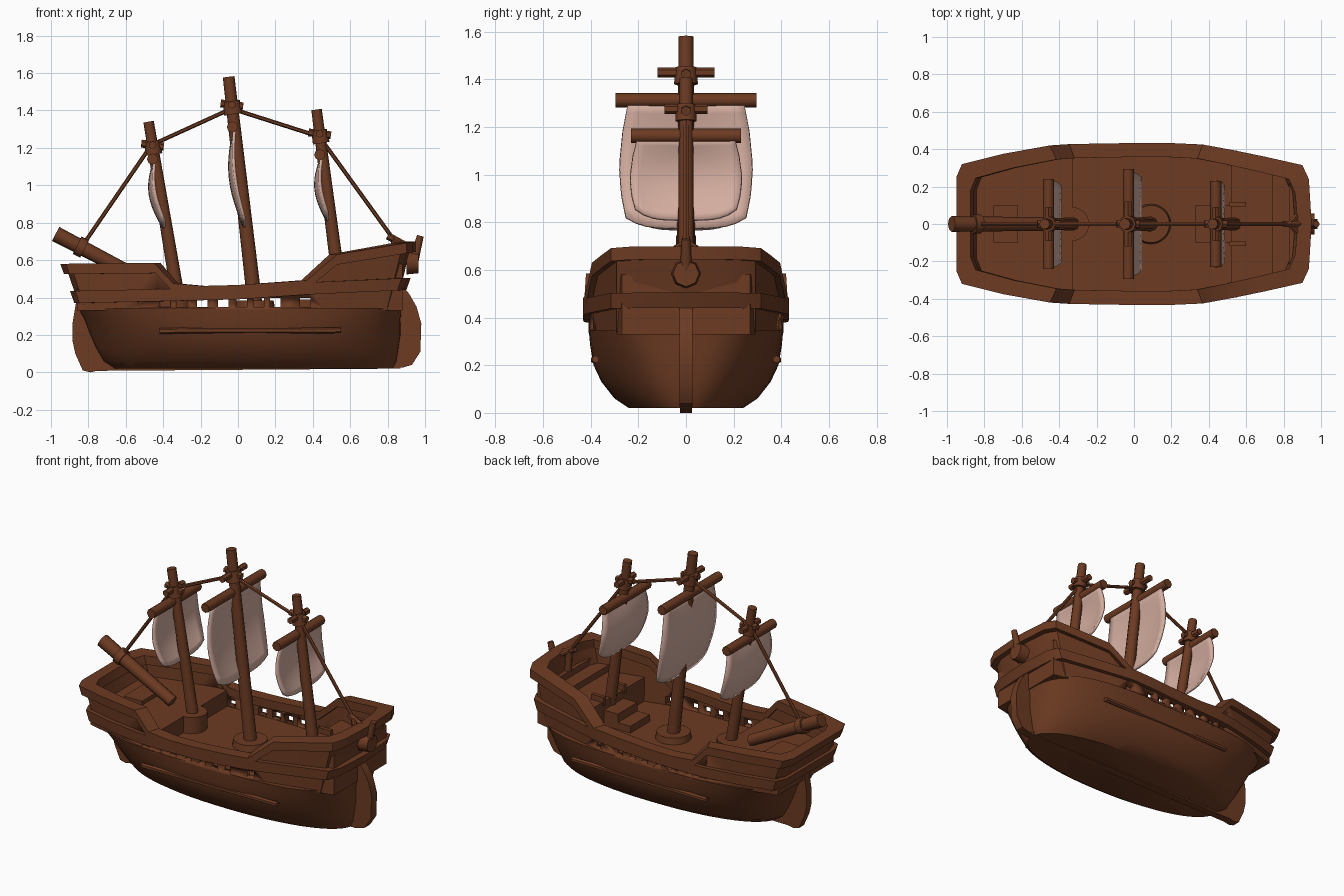
import bpy, bmesh, math
from mathutils import Vector, Matrix

if "Cube" in bpy.data.objects:
    bpy.data.objects.remove(bpy.data.objects["Cube"])


def material(name, rgb):
    m = bpy.data.materials.new(name)
    m.diffuse_color = (*rgb, 1)
    m.use_nodes = True
    m.node_tree.nodes["Principled BSDF"].inputs["Base Color"].default_value = m.diffuse_color
    return m


WOOD = material("brown wood", (0.150, 0.043, 0.016))
CLOTH = material("pale sailcloth", (0.66, 0.42, 0.35))


def finish(name, bm, mat=WOOD, angle=35):
    bmesh.ops.recalc_face_normals(bm, faces=bm.faces)
    me = bpy.data.meshes.new(name)
    bm.to_mesh(me)
    bm.free()
    me.materials.append(mat)
    me.shade_smooth()
    me.set_sharp_from_angle(angle=math.radians(angle))
    ob = bpy.data.objects.new(name, me)
    bpy.context.collection.objects.link(ob)
    return ob


def loft(name, loops, cap=True, wrap=False, mat=WOOD):
    bm = bmesh.new()
    rows = [[bm.verts.new(p) for p in l] for l in loops]
    pairs = list(zip(rows, rows[1:])) + ([(rows[-1], rows[0])] if wrap else [])
    for a, b in pairs:
        for i in range(len(a)):
            j = (i + 1) % len(a)
            bm.faces.new((a[i], a[j], b[j], b[i]))
    if cap:
        bm.faces.new(rows[0])
        bm.faces.new(rows[-1])
    return finish(name, bm, mat)


def rod(name, p, q, r1, r2=None, n=8):
    p, q = Vector(p), Vector(q)
    d = q - p
    mx = Matrix.Translation((p + q) / 2) @ d.to_track_quat('Z', 'Y').to_matrix().to_4x4()
    bm = bmesh.new()
    bmesh.ops.create_cone(bm, cap_ends=True, segments=n, radius1=r1,
                          radius2=r1 if r2 is None else r2, depth=d.length, matrix=mx)
    return finish(name, bm, angle=50 if n > 6 else 30)


def boxes(name, items):
    bm = bmesh.new()
    for x0, x1, y0, y1, z0, z1 in items:
        mx = Matrix.Translation(((x0 + x1) / 2, (y0 + y1) / 2, (z0 + z1) / 2))
        bmesh.ops.create_cube(bm, size=1, matrix=mx @ Matrix.Diagonal((x1 - x0, y1 - y0, z1 - z0, 1)))
    return finish(name, bm)


def plate(name, outline, t):
    return loft(name, [[(x, s * t, z) for x, z in outline] for s in (-1, 1)])


def interp(table, x):
    if x <= table[0][0]:
        return table[0][1]
    for (a, u), (b, v) in zip(table, table[1:]):
        if x <= b:
            return u + (v - u) * (x - a) / (b - a)
    return table[-1][1]


# Lower hull: superelliptic waterlines, the top cap is the main deck
LEVELS = [(0.02, -0.66, 0.83, 0.24, 2.2), (0.06, -0.72, 0.85, 0.30, 2.2), (0.13, -0.76, 0.86, 0.355, 2.3),
          (0.20, -0.79, 0.87, 0.388, 2.5), (0.28, -0.82, 0.87, 0.402, 3.0), (0.345, -0.855, 0.875, 0.408, 3.5)]


def waterline(z, xa, xb, w, p, n=56):
    out = []
    for i in range(n):
        c, s = math.cos(math.tau * i / n), math.sin(math.tau * i / n)
        out.append(((xa + xb) / 2 + (xb - xa) / 2 * math.copysign(abs(c) ** (2 / p), c),
                    w * math.copysign(abs(s) ** (2 / p), s), z))
    return out


loft("hull", [waterline(*l) for l in LEVELS])

# Deck plan shared by bulwark, rails and raised decks
HALF = [(-0.95, 0), (-0.95, 0.25), (-0.92, 0.32), (-0.7, 0.375), (-0.45, 0.42), (-0.36, 0.427), (-0.2, 0.43),
        (0, 0.433), (0.2, 0.433), (0.38, 0.425), (0.53, 0.395), (0.7, 0.36), (0.9, 0.315), (0.935, 0.24), (0.95, 0)]
PLAN = HALF + [(x, -y) for x, y in HALF[-2:0:-1]]
RAIL = [(-0.95, 0.58), (-0.45, 0.585), (-0.36, 0.475), (-0.2, 0.462), (0, 0.467),
        (0.38, 0.492), (0.53, 0.63), (0.95, 0.70)]
WALE = [(-0.95, 0.435), (-0.45, 0.445), (0, 0.455), (0.38, 0.48), (0.95, 0.505)]


def spot(x, y, z, inset):
    f = 0.91 + 0.09 * min(1, (z - 0.34) / 0.24)
    return ((x * (1 - inset / 0.95)) * f, math.copysign(max(abs(y) - inset, 0), y), z)


def ring(name, low, high, out, inn):
    loops = [[spot(x, y, f(x), d) for x, y in PLAN]
             for f, d in ((low, out), (high, out), (high, inn), (low, inn))]
    return loft(name, loops, cap=False, wrap=True)


wall = ring("bulwark", lambda x: 0.335, lambda x: interp(RAIL, x) - 0.02, 0.024, 0.066)
ring("top_rail", lambda x: interp(RAIL, x) - 0.055, lambda x: interp(RAIL, x), 0.0, 0.075)
ring("wale", lambda x: interp(WALE, x) - 0.065, lambda x: interp(WALE, x), 0.0, 0.05)

# Drain openings along the waist
holes = boxes("drain_cutter", [(x - 0.028, x + 0.028, -0.6, 0.6, 0.35, 0.398)
                               for x in (-0.39, -0.30, -0.19, -0.08, 0.02, 0.11, 0.20, 0.36)])
holes.hide_render = True
holes.hide_viewport = True
cut = wall.modifiers.new("drains", 'BOOLEAN')
cut.object = holes
cut.solver = 'EXACT'


# Raised decks clipped from the plan
def raised(name, x0, x1, z):
    xs = [x0] + [x for x, y in HALF if x0 < x < x1 and y > 0] + [x1]
    edge = [(x, interp(HALF[1:-1], x) - 0.05) for x in xs]
    edge += [(x, -y) for x, y in reversed(edge)]
    loft(name, [[(x, y, h) for x, y in edge] for h in (0.33, z)])


raised("bow_deck", -0.86, -0.33, 0.45)
raised("stern_deck", 0.52, 0.87, 0.50)
raised("stern_upper_step", 0.74, 0.87, 0.54)
raised("stern_bench", 0.83, 0.88, 0.58)
rod("front_mast_platform", (-0.33, 0, 0.33), (-0.33, 0, 0.45), 0.09, n=24)
rod("main_mast_foot", (0.09, 0, 0.33), (0.09, 0, 0.385), 0.11, 0.10, n=24)
boxes("bow_hatch", [(-0.75, -0.62, -0.1, 0.1, 0.44, 0.475)])
boxes("stern_steps", [(0.33, 0.43, -0.1, 0.1, 0.33, 0.39), (0.42, 0.53, -0.1, 0.1, 0.33, 0.445)])
boxes("step_rails", [(0.51, 0.60, s * 0.105 - 0.012, s * 0.105 + 0.012, 0.48, 0.535) for s in (-1, 1)])

# Hull side planks
for s in (-1, 1):
    rod("side_plank", (-0.42, s * 0.385, 0.222), (0.55, s * 0.38, 0.225), 0.016, n=6)

# Stem, rudder and stern ornament
plate("stem_fin", [(-0.70, 0.02), (-0.79, 0.0), (-0.83, 0.01), (-0.87, 0.10), (-0.885, 0.17),
                   (-0.885, 0.26), (-0.865, 0.38), (-0.70, 0.38)], 0.026)
plate("rudder", [(0.80, 0.04), (0.88, 0.025), (0.93, 0.04), (0.975, 0.11), (0.98, 0.26),
                 (0.955, 0.35), (0.915, 0.42), (0.88, 0.46), (0.80, 0.42)], 0.028)
plate("keel", [(-0.75, 0.008), (0.87, 0.02), (0.87, 0.05), (-0.75, 0.05)], 0.026)
rod("stern_knob", (0.90, 0, 0.585), (0.965, 0, 0.585), 0.062, 0.055)
rod("stern_post", (0.93, 0, 0.56), (0.975, 0, 0.73), 0.028, 0.018)

# Bowsprit with its rope collar
rod("bowsprit", (-0.975, 0, 0.74), (-0.47, 0, 0.475), 0.042, 0.036)
rod("bowsprit_collar", (-0.86, 0, 0.68), (-0.82, 0, 0.66), 0.052)


# Masts: base, top, base radius, yard (x, z, half length), crosstree (z, half length)
MASTS = {
    "front": ((-0.32, 0.40), (-0.478, 1.34), 0.036, (-0.457, 1.14, 0.24), (1.215, 0.09)),
    "main": ((0.093, 0.34), (-0.05, 1.58), 0.040, (-0.03, 1.312, 0.295), (1.43, 0.12)),
    "rear": ((0.545, 0.44), (0.42, 1.405), 0.036, (0.437, 1.163, 0.23), (1.275, 0.09)),
}
# Sails: bottom x, bottom z, half width
SAILS = {"front": (-0.395, 0.77, 0.235), "main": (0.035, 0.775, 0.28), "rear": (0.478, 0.81, 0.235)}


def sail(name, top, bottom, half):
    n, m = 12, 12
    bm = bmesh.new()
    grid = []
    for j in range(m + 1):
        v = j / m
        w = half * interp([(0, 0.87), (0.25, 0.95), (0.55, 1), (0.8, 0.97), (1, 0.9)], v)
        row = []
        for i in range(n + 1):
            u = 2 * i / n - 1
            z = top[1] + (bottom[1] + 0.045 * u ** 4 - top[1]) * v
            x = top[0] + (bottom[0] - top[0]) * v ** 1.3 - 0.045 * math.sin(math.pi * v) * (1 - 0.55 * u * u)
            row.append(bm.verts.new((x, u * w, z)))
        grid.append(row)
    for a, b in zip(grid, grid[1:]):
        for i in range(n):
            bm.faces.new((a[i], a[i + 1], b[i + 1], b[i]))
    ob = finish(name, bm, CLOTH, 45)
    sol = ob.modifiers.new("thickness", 'SOLIDIFY')
    sol.thickness = 0.016
    sol.offset = 0


for key, (a, b, r, (yx, yz, yl), (cz, cl)) in MASTS.items():
    rod(key + "_mast", (a[0], 0, a[1]), (b[0], 0, b[1]), r, r * 0.78)
    cx = a[0] + (b[0] - a[0]) * (cz - a[1]) / (b[1] - a[1])
    rod(key + "_collar", (cx + 0.008, 0, cz - 0.05), (cx - 0.003, 0, cz + 0.02), r * 1.25, r * 1.15)
    rod(key + "_crosstree", (cx, -cl, cz), (cx, cl, cz), 0.021, n=6)
    rod(key + "_crosstree_short", (cx - 0.06, 0, cz + 0.008), (cx + 0.06, 0, cz - 0.008), 0.021, n=6)
    rod(key + "_yard", (yx, -yl, yz), (yx, yl, yz), 0.03)
    bx, bz, half = SAILS[key]
    sail(key + "_sail", (yx + 0.012, yz - 0.01), (bx, bz), half)

# Stay ropes running end to end
STAY = [(-0.84, 0.665), (-0.463, 1.215), (-0.035, 1.41), (0.435, 1.26), (0.825, 0.72)]
for p, q in zip(STAY, STAY[1:]):
    rod("stay_rope", (p[0], 0, p[1]), (q[0], 0, q[1]), 0.011, n=6)

# Tiller stand where the last rope ends
rod("tiller_post", (0.85, 0, 0.52), (0.84, 0, 0.71), 0.022)
rod("tiller_bar", (0.80, 0, 0.73), (0.90, 0, 0.675), 0.02, n=6)
for s in (-1, 1):
    rod("tiller_fork", (0.83, 0, 0.715), (0.87, s * 0.045, 0.69), 0.014, n=6)
